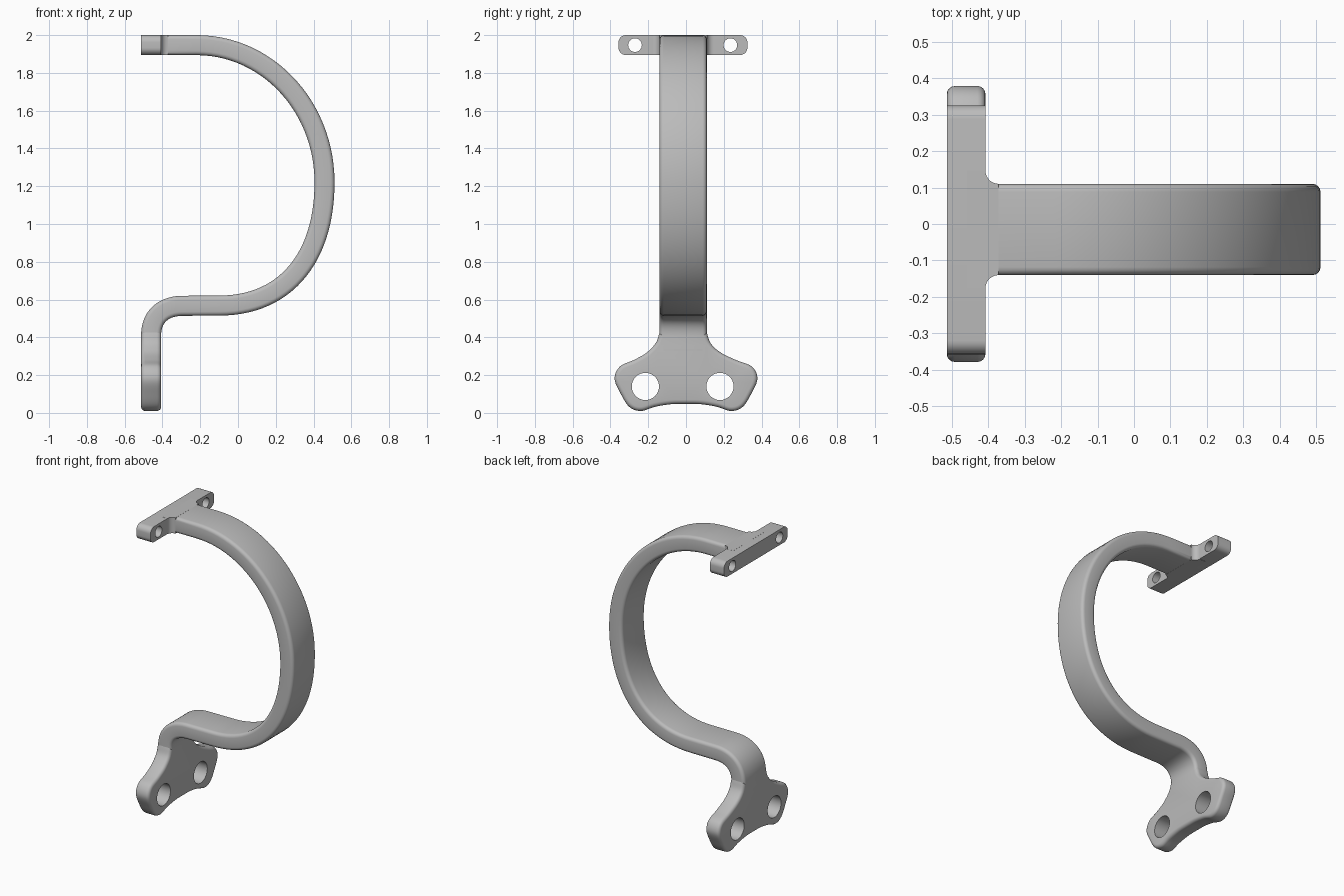
import bpy, bmesh, math
from mathutils import Vector
from mathutils.geometry import interpolate_bezier

cube = bpy.data.objects.get("Cube")
if cube:
    bpy.data.objects.remove(cube)

grey = bpy.data.materials.new("satin grey")
grey.use_nodes = True
COLOR = (0.5, 0.5, 0.5, 1)
grey.diffuse_color = COLOR
grey.node_tree.nodes["Principled BSDF"].inputs["Base Color"].default_value = COLOR

MID = -0.015      # band centre in y
HALF = 0.125      # band half width
THICK = 0.106
LEFT = -0.513     # wall side of both mounts


def arc(cx, cy, r, start, end, n=8):
    """Points along a circular arc, angles in degrees."""
    angles = [math.radians(start + (end - start) * i / n) for i in range(n + 1)]
    return [Vector((cx + r * math.cos(a), cy + r * math.sin(a))) for a in angles]


def inset(outline, dist):
    """Move a closed counter-clockwise outline inwards with mitred corners."""
    result = []
    for i, p in enumerate(outline):
        a = (p - outline[i - 1]).normalized()
        b = (outline[(i + 1) % len(outline)] - p).normalized()
        normal = Vector((-a.y - b.y, a.x + b.x)).normalized()
        result.append(p + normal * dist / max(0.5, normal.dot(Vector((-a.y, a.x)))))
    return result


def prism(name, outline, axis, low, high, bevel=0.0, holes=()):
    """Solid from an outline, with rounded rims and round through-holes."""
    area = sum(p.cross(q) for p, q in zip(outline, outline[1:] + outline[:1]))
    if area < 0:
        outline = outline[::-1]
    bm = bmesh.new()

    def ring(points, d):
        place = {"x": lambda p: (d, p.x, p.y), "y": lambda p: (p.x, d, p.y),
                 "z": lambda p: (p.x, p.y, d)}[axis]
        return [bm.verts.new(place(p)) for p in points]

    def wall(rings):
        for a, b in zip(rings, rings[1:]):
            for i in range(len(a)):
                bm.faces.new((a[i - 1], a[i], b[i], b[i - 1]))

    # Outer wall: quarter-round, straight, quarter-round
    turns = [math.pi / 8 * k for k in range(5)] if bevel else [0]
    levels = [(bevel * (1 - math.sin(t)), bevel * (1 - math.cos(t))) for t in turns]
    levels = levels[::-1]
    rings = [ring(inset(outline, i), low + d) for d, i in levels]
    rings += [ring(inset(outline, i), high - d) for d, i in levels[::-1]]
    wall(rings)
    loops = [(rings[0], rings[-1])]

    # Hole walls
    for y, z, r in holes:
        circle = arc(y, z, r, 0, 360, 32)[:-1]
        loops.append((ring(circle, low), ring(circle, high)))
        wall(loops[-1])

    # Caps
    for side in (0, 1):
        edges = [bm.edges.get((pair[side][i - 1], pair[side][i]))
                 for pair in loops for i in range(len(pair[side]))]
        bmesh.ops.triangle_fill(bm, edges=edges, use_beauty=True)
    bmesh.ops.recalc_face_normals(bm, faces=bm.faces)
    if bm.calc_volume(signed=True) < 0:
        bmesh.ops.reverse_faces(bm, faces=bm.faces)

    mesh = bpy.data.meshes.new(name)
    bm.to_mesh(mesh)
    bm.free()
    mesh.materials.append(grey)
    obj = bpy.data.objects.new(name, mesh)
    bpy.context.collection.objects.link(obj)
    return obj


def spline(points, steps=6):
    """Smooth open curve through 2D points."""
    pts = [Vector(p) for p in points]
    pts = [2 * pts[0] - pts[1]] + pts + [2 * pts[-1] - pts[-2]]
    out = []
    for a, b, c, d in zip(pts, pts[1:], pts[2:], pts[3:]):
        out += interpolate_bezier(b, b + (c - a) / 6, c - (d - b) / 6, c, steps + 1)[:-1]
    return [p.to_2d() for p in out] + [pts[-2]]


# Curved band: centreline in x, z made of three bends joined by straights
bends = [
    ((-0.22, 1.947), (0.154, 1.947), (0.458, 1.623), (0.458, 1.22)),
    ((0.458, 1.22), (0.458, 0.82), (0.25, 0.568), (-0.1, 0.568)),
    ((-0.29, 0.567), (-0.395, 0.567), (-0.46, 0.51), (-0.46, 0.41)),
]
path = [Vector((-0.43, 1.947))]
for bend in bends:
    for p in interpolate_bezier(*[Vector(p) for p in bend], 28):
        if (p.to_2d() - path[-1]).length > 1e-4:
            path.append(p.to_2d())
path.append(Vector((-0.46, 0.33)))
outer, inner = [], []
for i, p in enumerate(path):
    t = (path[min(i + 1, len(path) - 1)] - path[max(i - 1, 0)]).normalized()
    side = Vector((-t.y, t.x)) * THICK / 2
    outer.append(p + side)
    inner.append(p - side)
band = prism("curved_band", outer + inner[::-1], "y", MID - HALF, MID + HALF, 0.022)

# Lower mounting plate: two lobes under a flared neck
lobe = spline([(0, 0.048), (0.08, 0.046), (0.165, 0.032), (0.24, 0.01), (0.3, 0.032),
               (0.345, 0.1), (0.378, 0.18), (0.35, 0.245), (0.27, 0.28),
               (0.195, 0.32), (0.145, 0.37), (HALF, 0.425)])


def lean(p):
    """Slide the neck onto the band centre, leaving the lobes in place."""
    return MID * min(1, max(0, (p.y - 0.24) / 0.1))


right_half = [Vector((p.x + lean(p), p.y)) for p in lobe]
left_half = [Vector((-p.x + lean(p), p.y)) for p in lobe[:0:-1]]
plate = prism("lower_plate", right_half + left_half, "x", LEFT, LEFT + THICK, 0.022,
              [(y, 0.14, 0.072) for y in (-0.215, 0.18)])

# Upper crossbar with rounded ends
R = 0.038
TOP, BOTTOM = 2.0, 1.895
bar_outline = (arc(0.325 - R, TOP - R, R, 0, 90) + arc(-0.357 + R, TOP - R, R, 90, 180)
               + arc(-0.357 + R, BOTTOM + R, R, 180, 270)
               + arc(0.325 - R, BOTTOM + R, R, 270, 360))
bar = prism("upper_crossbar", bar_outline, "x", LEFT, LEFT + THICK,
            holes=[(y, 1.947, 0.036) for y in (-0.27, 0.235)])

# Filleted root where the band meets the crossbar
F = 0.036
edge = LEFT + THICK
root_outline = ([Vector((edge - 0.05, MID - HALF - F))]
                + arc(edge + F, MID - HALF - F, F, 180, 90)
                + arc(edge + F, MID + HALF + F, F, 270, 180)
                + [Vector((edge - 0.05, MID + HALF + F))])
root = prism("band_root", root_outline, "z", BOTTOM - 0.0015, TOP + 0.0005)

# Smooth shading with crisp edges
bpy.ops.object.select_all(action="DESELECT")
for obj in (band, plate, bar, root):
    obj.select_set(True)
bpy.context.view_layer.objects.active = band
bpy.ops.object.shade_smooth_by_angle(angle=math.radians(30))
